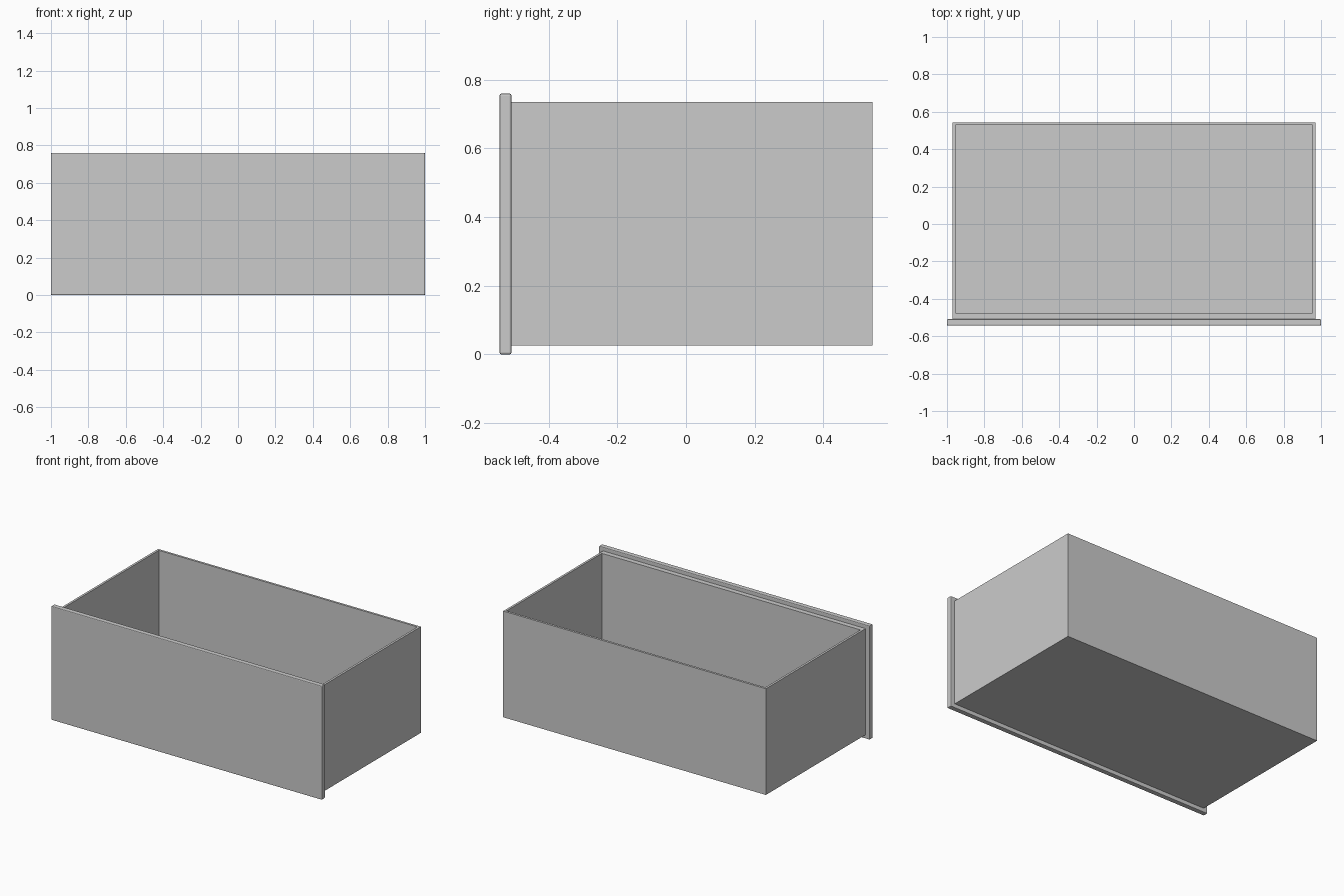
import bpy
import bmesh
from mathutils import Vector

cube = bpy.data.objects.get("Cube")
if cube:
    bpy.data.objects.remove(cube, do_unlink=True)

# Plain grey finish shared by all panels
grey = bpy.data.materials.new("plain grey")
grey.use_nodes = True
colour = (0.6, 0.6, 0.6, 1)
grey.diffuse_color = colour
grey.node_tree.nodes["Principled BSDF"].inputs["Base Color"].default_value = colour


def make_object(name, bm):
    mesh = bpy.data.meshes.new(name)
    bm.to_mesh(mesh)
    bm.free()
    mesh.materials.append(grey)
    obj = bpy.data.objects.new(name, mesh)
    bpy.context.collection.objects.link(obj)
    return obj


def block(low, high):
    low, high = Vector(low), Vector(high)
    bm = bmesh.new()
    bmesh.ops.create_cube(bm, size=1)
    bmesh.ops.scale(bm, vec=high - low, verts=bm.verts)
    bmesh.ops.translate(bm, vec=(low + high) / 2, verts=bm.verts)
    return bm


# Open drawer box: the top face is inset to the wall line and pushed down
WALL, FRONT_WALL = 0.021, 0.033
HALF, FRONT, BACK = 0.97, -0.509, 0.543
BOTTOM, TOP = 0.026, 0.735
bm = block((-HALF, FRONT, BOTTOM), (HALF, BACK, TOP))
top = max(bm.faces, key=lambda f: f.calc_center_median().z)
bmesh.ops.inset_individual(bm, faces=[top], thickness=WALL)
for v in top.verts:
    if v.co.y < 0:
        v.co.y = FRONT + FRONT_WALL
well = bmesh.ops.extrude_discrete_faces(bm, faces=[top])["faces"][0]
bmesh.ops.translate(bm, vec=(0, 0, BOTTOM + WALL - TOP), verts=well.verts)
bmesh.ops.recalc_face_normals(bm, faces=bm.faces)
make_object("drawer_box", bm)

# Wider front panel with softened edges
panel = make_object("front_panel", block((-1, -0.543, 0), (1, FRONT, 0.76)))
bevel = panel.modifiers.new("edge_softening", "BEVEL")
bevel.width = 0.005
bevel.segments = 2
